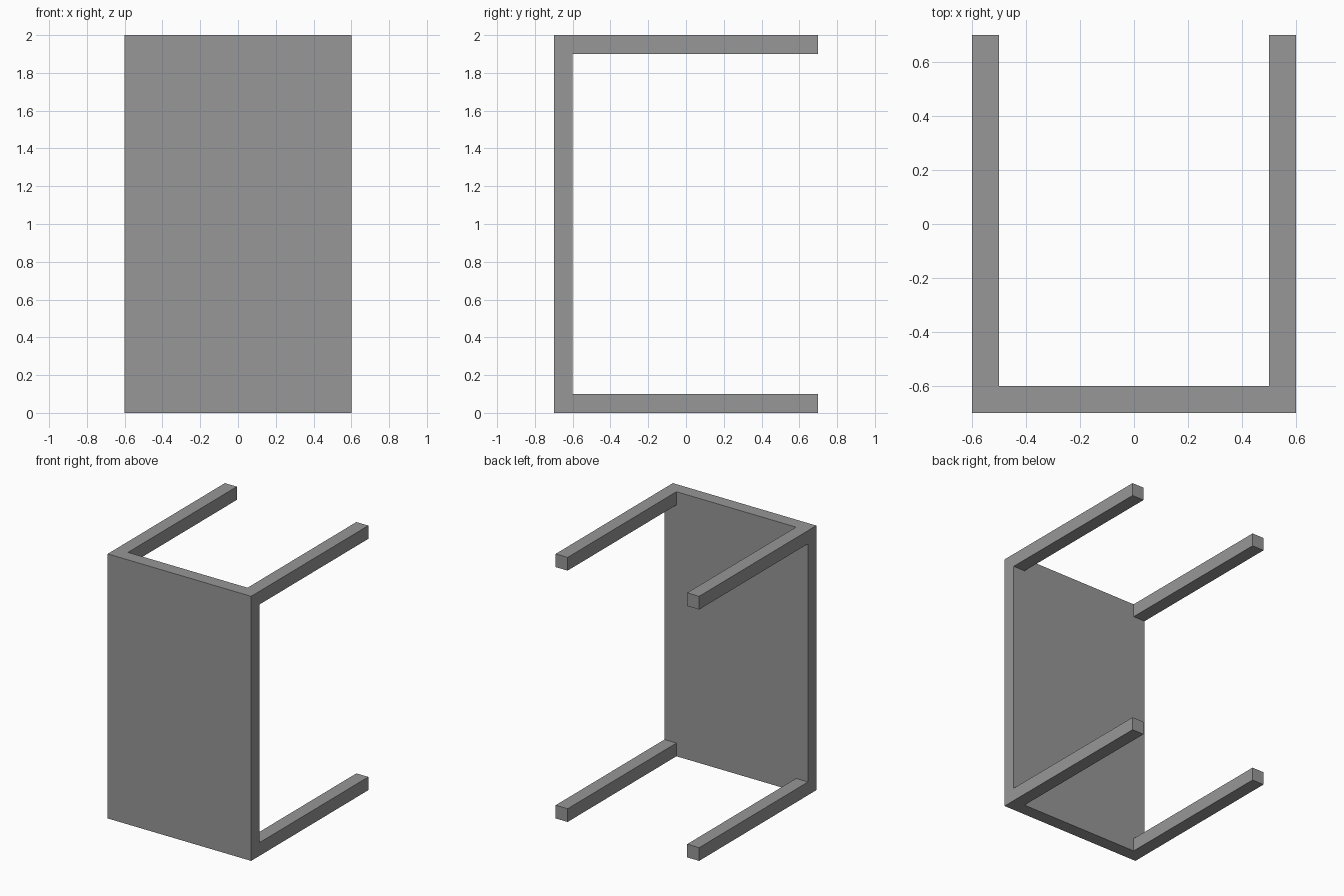
import bpy, bmesh
from mathutils import Matrix, Vector

if "Cube" in bpy.data.objects:
    bpy.data.objects.remove(bpy.data.objects["Cube"])

WIDTH, DEPTH, HEIGHT, T = 1.2, 1.4, 2.0, 0.1   # T = panel thickness and leg size

# Table top standing on edge at the front
bm = bmesh.new()
place = Matrix.Translation((0, -DEPTH / 2 + T / 2, HEIGHT / 2)) @ Matrix.Diagonal((WIDTH, T, HEIGHT, 1))
bmesh.ops.create_cube(bm, size=1, matrix=place)

# Cut lines that mark out the four corner squares
cuts = [((x, 0, 0), (1, 0, 0)) for x in (-WIDTH / 2 + T, WIDTH / 2 - T)]
cuts += [((0, 0, z), (0, 0, 1)) for z in (T, HEIGHT - T)]
for co, normal in cuts:
    bmesh.ops.bisect_plane(bm, geom=bm.verts[:] + bm.edges[:] + bm.faces[:],
                           plane_co=co, plane_no=normal)

# Four legs pulled out of the corner squares towards the back
bm.normal_update()
corners = []
for f in bm.faces:
    c = f.calc_center_median()
    if f.normal.y > 0.9 and abs(c.x) > WIDTH / 2 - T and abs(c.z - HEIGHT / 2) > HEIGHT / 2 - T:
        corners.append(f)
legs = bmesh.ops.extrude_discrete_faces(bm, faces=corners)["faces"]
for f in legs:
    bmesh.ops.translate(bm, verts=f.verts[:], vec=Vector((0, DEPTH - T, 0)))

bmesh.ops.recalc_face_normals(bm, faces=bm.faces[:])
mesh = bpy.data.meshes.new("table")
bm.to_mesh(mesh)
bm.free()

# Dark grey finish
grey = bpy.data.materials.new("dark_grey")
grey.diffuse_color = (0.31, 0.31, 0.31, 1)
grey.use_nodes = True
grey.node_tree.nodes["Principled BSDF"].inputs["Base Color"].default_value = grey.diffuse_color
mesh.materials.append(grey)
bpy.context.collection.objects.link(bpy.data.objects.new("table", mesh))
